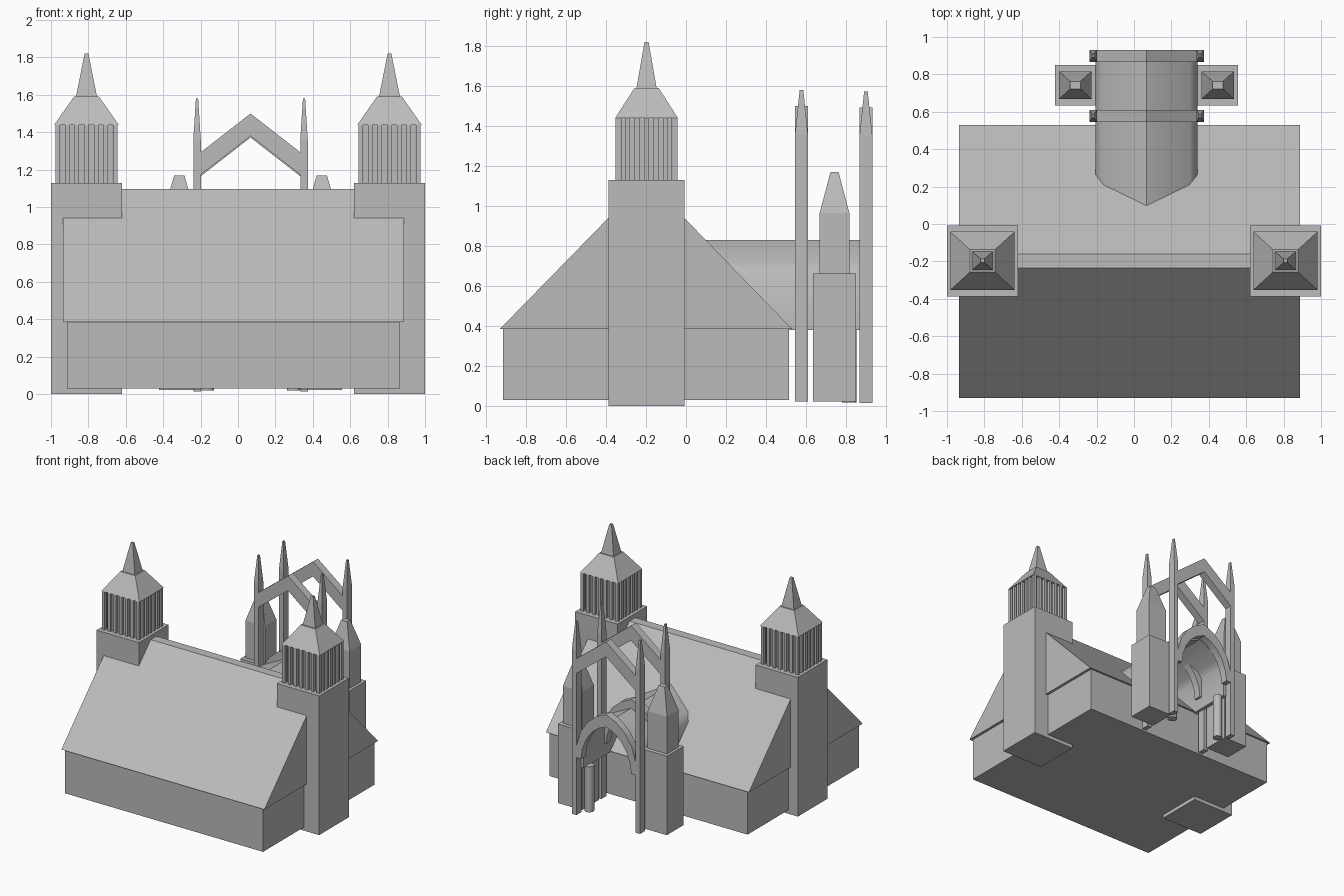
import bpy, bmesh, math
from mathutils import Vector

cube = bpy.data.objects.get("Cube")
if cube:
    bpy.data.objects.remove(cube, do_unlink=True)

stone = bpy.data.materials.new("grey_stone")
stone.use_nodes = True
GREY = (0.5, 0.5, 0.5, 1)
stone.diffuse_color = GREY
stone.node_tree.nodes["Principled BSDF"].inputs["Base Color"].default_value = GREY


def finish(name, bm, smooth=False):
    bmesh.ops.recalc_face_normals(bm, faces=bm.faces)
    mesh = bpy.data.meshes.new(name)
    bm.to_mesh(mesh)
    bm.free()
    mesh.materials.append(stone)
    ob = bpy.data.objects.new(name, mesh)
    bpy.context.collection.objects.link(ob)
    if smooth:
        bpy.ops.object.select_all(action='DESELECT')
        ob.select_set(True)
        bpy.context.view_layer.objects.active = ob
        bpy.ops.object.shade_smooth_by_angle(angle=math.radians(40))
    return ob


def add_frustum(bm, cx, cy, z0, z1, base, top=None):
    """Four-sided block; base and top are half sizes in x and y."""
    rings = []
    for z, (hx, hy) in ((z0, base), (z1, top or base)):
        rings.append([bm.verts.new((cx + sx * hx, cy + sy * hy, z))
                      for sx, sy in ((-1, -1), (1, -1), (1, 1), (-1, 1))])
    low, high = rings
    bm.faces.new(low[::-1])
    bm.faces.new(high)
    for i in range(4):
        j = (i + 1) % 4
        bm.faces.new((low[i], low[j], high[j], high[i]))


def block(name, *args):
    bm = bmesh.new()
    add_frustum(bm, *args)
    return finish(name, bm)


def prism(name, outline, start, end, along='y', smooth=False):
    """Extrude an outline of (across, z) points along x or y."""
    bm = bmesh.new()
    place = (lambda a, z: (a, start, z)) if along == 'y' else (lambda a, z: (start, a, z))
    face = bm.faces.new([bm.verts.new(place(a, z)) for a, z in outline])
    new = bmesh.ops.extrude_face_region(bm, geom=[face])["geom"]
    step = end - start
    shift = Vector((0, step, 0)) if along == 'y' else Vector((step, 0, 0))
    bmesh.ops.translate(bm, vec=shift, verts=[v for v in new if isinstance(v, bmesh.types.BMVert)])
    return finish(name, bm, smooth)


PORCH_X = 0.067


def band(outer, inner):
    """Closed symmetric band from right-hand half profiles, foot to peak."""
    def full(half):
        return [(PORCH_X + a, z) for a, z in half] + \
               [(PORCH_X - a, z) for a, z in half[-2::-1]]
    return full(outer) + full(inner)[::-1]


# Hall and roof with a narrow flat ridge
block("hall_walls", -0.024, -0.2, 0.03, 0.39, (0.89, 0.715))
prism("hall_roof", [(-0.93, 0.385), (0.53, 0.385), (-0.16, 1.096), (-0.235, 1.096)],
      -0.936, 0.888, 'x')

# Pair of bell towers
for side, sx in (("right", -1), ("left", 1)):
    cx, cy = sx * 0.81, -0.197
    block(side + "_tower", cx, cy, 0, 1.13, (0.19, 0.19))
    bm = bmesh.new()
    add_frustum(bm, cx, cy, 1.13, 1.44, (0.14, 0.127))
    posts = 7
    for i in range(posts):
        t = -1 + 2 * i / (posts - 1)
        for s in (-1, 1):
            add_frustum(bm, cx + t * 0.155, cy + s * 0.142, 1.13, 1.44, (0.012, 0.012))
            if 0 < i < posts - 1:
                add_frustum(bm, cx + s * 0.155, cy + t * 0.142, 1.13, 1.44, (0.012, 0.012))
    finish(side + "_belfry", bm)
    block(side + "_belfry_roof", cx, cy, 1.44, 1.59, (0.172, 0.156), (0.067, 0.06))
    block(side + "_spire", cx, cy, 1.59, 1.82, (0.056, 0.05), (0.01, 0.01))

# Porch vault running into the rear roof slope
prism("porch_vault", band([(0.272, 0.38), (0.272, 0.66), (0.23, 0.715), (0, 0.83)],
                          [(0.242, 0.38), (0.242, 0.645), (0.205, 0.69), (0, 0.79)]),
      0.05, 0.872, smooth=True)

# Two porch frames: pinnacled posts, gable and pointed arch
arch_out = [(0.27, 0.48), (0.265, 0.58), (0.23, 0.70), (0.17, 0.79), (0.09, 0.86), (0, 0.9)]
arch_in = [(0.225, 0.48), (0.215, 0.56), (0.18, 0.65), (0.13, 0.72), (0.07, 0.77), (0, 0.8)]
for label, cy, drop in (("front", 0.577, 0), ("rear", 0.899, 0.008)):
    for side, sx in (("right", -1), ("left", 1)):
        px = PORCH_X + sx * 0.286
        block(f"{label}_{side}_post", px, cy, 0.022 - drop, 1.36 - drop, (0.02, 0.032))
        block(f"{label}_{side}_pinnacle", px, cy, 1.36 - drop, 1.58 - drop,
              (0.02, 0.032), (0.006, 0.009))
    gable = band([(0.27, 1.29), (0, 1.5)], [(0.27, 1.17), (0, 1.38)])
    prism(label + "_gable", [(a, z - drop) for a, z in gable], cy - 0.032, cy + 0.032)
    prism(label + "_arch", band(arch_out, arch_in), cy - 0.03, cy + 0.03, smooth=True)

# Buttress turrets and round columns beside the porch
for side, sx in (("right", -1), ("left", 1)):
    bx, by = PORCH_X + sx * 0.381, 0.742
    block(side + "_buttress", bx, by, 0.022, 0.663, (0.109, 0.108))
    block(side + "_turret", bx, by, 0.663, 0.965, (0.087, 0.074))
    block(side + "_turret_roof", bx, by, 0.965, 1.17, (0.087, 0.074), (0.027, 0.02))
    bm = bmesh.new()
    bmesh.ops.create_cone(bm, cap_ends=True, segments=20, radius1=0.036, radius2=0.036, depth=0.37)
    bmesh.ops.translate(bm, vec=(PORCH_X + sx * 0.23, 0.815, 0.203), verts=bm.verts)
    finish(side + "_column", bm, True)
